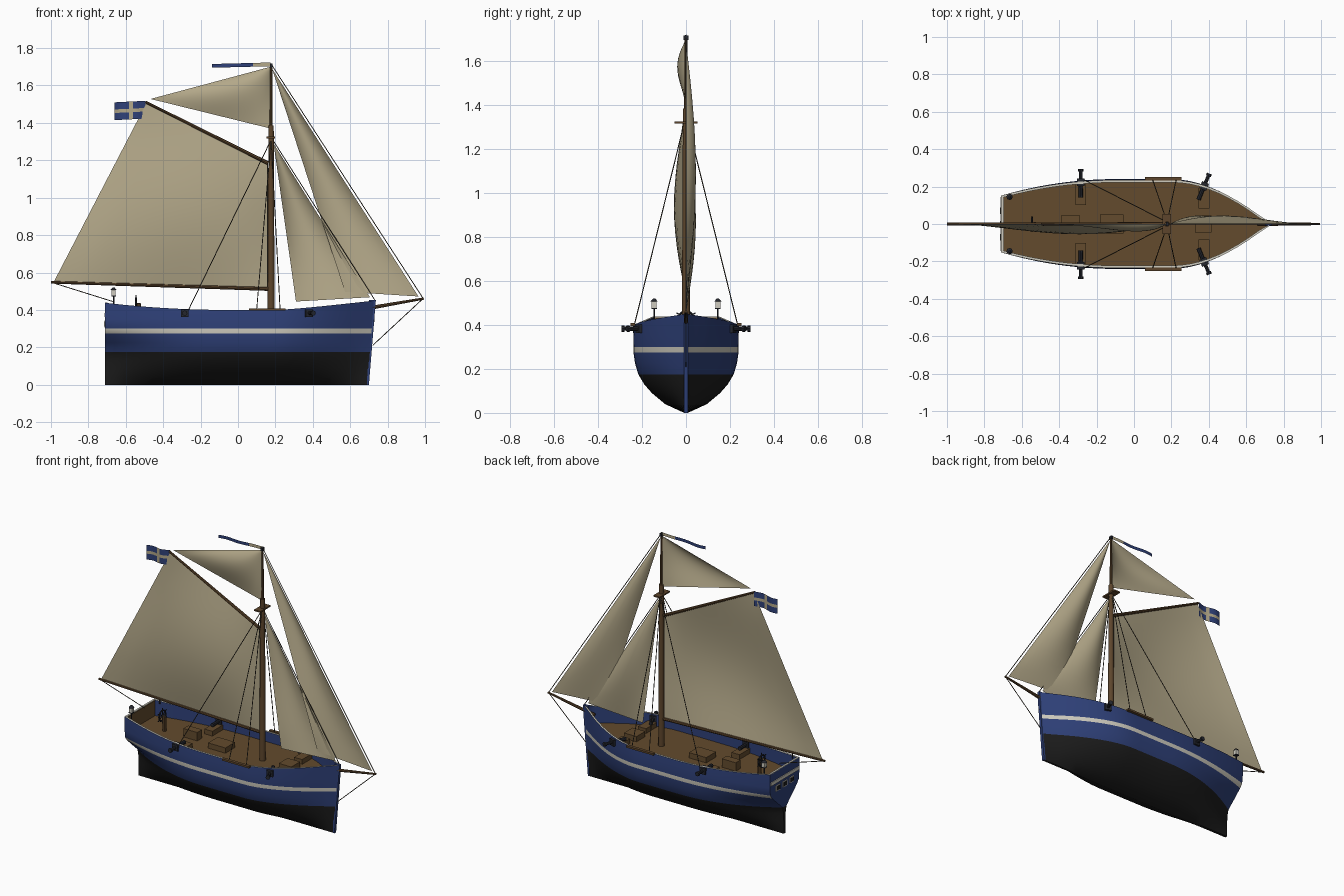
import bpy, bmesh, math
from mathutils import Vector

cube = bpy.data.objects.get("Cube")
if cube:
    bpy.data.objects.remove(cube, do_unlink=True)


def material(name, r, g, b):
    m = bpy.data.materials.new(name)
    m.use_nodes = True
    m.diffuse_color = (r, g, b, 1)
    bsdf = m.node_tree.nodes["Principled BSDF"]
    bsdf.inputs["Base Color"].default_value = (r, g, b, 1)
    bsdf.inputs["Roughness"].default_value = 0.8
    return m


BLUE = material("navy blue paint", .028, .052, .19)
BLACK = material("black tar", .012, .012, .012)
CREAM = material("cream paint", .62, .60, .52)
SAIL = material("canvas", .45, .39, .25)
DECK = material("deck wood", .125, .07, .026)
SPAR = material("spar wood", .11, .06, .025)
ROPE = material("rope", .06, .05, .035)
IRON = material("dark iron", .018, .02, .028)


def finish(name, bm, mats, smooth=False):
    bmesh.ops.recalc_face_normals(bm, faces=bm.faces)
    me = bpy.data.meshes.new(name)
    bm.to_mesh(me)
    bm.free()
    ob = bpy.data.objects.new(name, me)
    bpy.context.collection.objects.link(ob)
    for m in mats:
        me.materials.append(m)
    if smooth:
        bpy.ops.object.select_all(action='DESELECT')
        ob.select_set(True)
        bpy.context.view_layer.objects.active = ob
        bpy.ops.object.shade_smooth_by_angle(angle=math.radians(35))
    return ob


def box(name, center, size, mat, turn=0):
    bm = bmesh.new()
    bmesh.ops.create_cube(bm, size=1)
    for v in bm.verts:
        v.co = Vector(a * b for a, b in zip(v.co, size))
    ob = finish(name, bm, [mat])
    ob.location = center
    ob.rotation_euler.z = turn
    return ob


def rod(name, a, b, r1, mat, r2=None, sides=8):
    a, b = Vector(a), Vector(b)
    bm = bmesh.new()
    bmesh.ops.create_cone(bm, cap_ends=True, segments=sides, radius1=r1,
                          radius2=r1 if r2 is None else r2, depth=(b - a).length)
    ob = finish(name, bm, [mat], True)
    ob.location = (a + b) / 2
    ob.rotation_euler = (b - a).to_track_quat('Z', 'Y').to_euler()
    return ob


def sheet(name, point, nu, nv, mats, rule=lambda i, j: 0):
    """Grid surface from point(u, v)."""
    bm = bmesh.new()
    g = [[bm.verts.new(point(i / nu, j / nv)) for j in range(nv + 1)] for i in range(nu + 1)]
    for i in range(nu):
        for j in range(nv):
            f = bm.faces.new((g[i][j], g[i + 1][j], g[i + 1][j + 1], g[i][j + 1]))
            f.material_index = rule(i, j)
    bmesh.ops.remove_doubles(bm, verts=bm.verts, dist=1e-5)
    return finish(name, bm, mats, True)


# --- hull: half section lofted along the length, then mirrored
ROWS = [0, 0, .04, .09, .13, .175, .225, .275, .30, .35, .40]
MID = [0, .008, .095, .155, .19, .217, .232, .239, .24, .24, .235]
STERN = [0, .008, .008, .009, .01, .02, .075, .128, .146, .152, .152]
TOP = len(ROWS) - 1
DECK_Z = .335


def sheer(x):
    return .40 + (.038 * ((-.05 - x) / .66) ** 2 if x < -.05 else .05 * (max(0, x - .2) / .5) ** 1.3)


def half_width(x, k):
    if x < -.1:
        t = ((-.1 - x) / .61) ** 2
        return MID[k] + (STERN[k] - MID[k]) * t
    u = min(1, max(0, (x - .2) / .5))
    return max(min(MID[k], .006), MID[k] * (1 - u ** (1.4 + 1.5 * ROWS[k])))


def section(x):
    pts = []
    for k, z in enumerate(ROWS):
        z = sheer(x) if k == TOP else z
        rake = .03 * z / .45 * max(0, (x - .2) / .5) ** 3
        pts.append(Vector((x + rake, half_width(x, k), z)))
    edge = pts[-1]
    inner = max(0, edge.y - .013)
    pts += [Vector((edge.x, inner, edge.z)), Vector((edge.x, inner, DECK_Z)), Vector((edge.x, 0, DECK_Z))]
    return pts


bm = bmesh.new()
N = 28
rings = [[bm.verts.new(p) for p in section(-.71 + 1.41 * i / N)] for i in range(N + 1)]
for a, b in zip(rings, rings[1:]):
    for k in range(len(a) - 1):
        f = bm.faces.new((a[k], b[k], b[k + 1], a[k + 1]))
        f.material_index = 1 if k < 5 else 2 if k in (7, TOP) else 3 if k == TOP + 2 else 0
# transom
mid = [bm.verts.new((-.71, 0, rings[0][k].co.z)) for k in range(TOP + 1)]
for k in range(1, TOP):
    f = bm.faces.new((mid[k], rings[0][k], rings[0][k + 1], mid[k + 1]))
    f.material_index = 1 if k < 5 else 0
bmesh.ops.remove_doubles(bm, verts=bm.verts, dist=1e-5)
hull = finish("hull", bm, [BLUE, BLACK, CREAM, DECK], True)
mirror = hull.modifiers.new("mirror", 'MIRROR')
mirror.use_axis = (False, True, False)

box("transom_lining", (-.702, 0, .384), (.012, .28, .1), DECK)
box("transom_rail", (-.704, 0, .437), (.012, .29, .004), CREAM)
box("transom_stripe", (-.712, 0, .372), (.006, .29, .022), CREAM)
for y in (-.07, 0, .07):
    box("stern_window_frame", (-.712, y, .325), (.005, .044, .036), CREAM)
    box("stern_window", (-.714, y, .325), (.005, .034, .026), BLACK)

# stem post
bm = bmesh.new()
stem = [(.69, 0), (.70, 0), (.737, .452), (.70, .452)]
face = bm.faces.new([bm.verts.new((x, -.009, z)) for x, z in stem])
ext = bmesh.ops.extrude_face_region(bm, geom=[face])
for v in ext["geom"]:
    if isinstance(v, bmesh.types.BMVert):
        v.co.y = .009
finish("stem_post", bm, [BLUE])

# --- deck furniture
box("aft_locker", (-.34, .02, .36), (.1, .05, .06), DECK)
box("main_hatch", (-.118, 0, .352), (.125, .1, .035), DECK)
box("fore_hatch", (.37, 0, .352), (.09, .09, .035), DECK)
rod("wheel_post", (-.53, 0, DECK_Z), (-.53, 0, .435), .012, SPAR)
rim = [Vector((-.545, .034 * math.cos(a), .43 + .034 * math.sin(a)))
       for a in [i * math.pi / 6 for i in range(12)]]
hub = Vector((-.545, 0, .43))
for i, p in enumerate(rim):
    rod("wheel_rim", p, rim[(i + 1) % 12], .005, IRON)
    if i % 2:
        rod("wheel_spoke", hub, hub + (p - hub) * 1.45, .003, IRON)
rod("wheel_axle", hub, (-.52, 0, .43), .008, IRON)

for s in (-1, 1):
    # guns, carriages and ports
    for x, y, lean in ((-.285, .222, 0.0), (.375, .203, .4)):
        out = Vector((math.sin(lean), s * math.cos(lean), 0))
        base = Vector((x, s * y, .383))
        box("gun_carriage", (x, s * (y - .065), .35), (.058, .11, .032), DECK)
        box("gun_port", base, (.04, .04, .04), IRON, -s * lean)
        rod("gun_barrel", base - out * .08, base + out * .06, .012, IRON, .009)
        rod("gun_muzzle", base + out * .058, base + out * .072, .014, IRON)
    # shroud boards
    box("shroud_board", (.157, s * .242, .402), (.195, .02, .012), SPAR)
    # stern lanterns
    rod("lantern_post", (-.665, s * .145, .42), (-.665, s * .145, .478), .004, IRON)
    box("lantern_glass", (-.665, s * .145, .492), (.022, .022, .032), CREAM)
    rod("lantern_cap", (-.665, s * .145, .507), (-.665, s * .145, .52), .017, IRON, .005)
    box("lantern_base", (-.665, s * .145, .475), (.025, .025, .005), IRON)
    # shrouds
    for x in (.1, .225, -.265):
        rod("shroud", (.177, s * .01, 1.31), (x, s * .235, .40), .0025, ROPE, sides=5)

# --- spars
rod("lower_mast", (.177, 0, DECK_Z), (.177, 0, 1.385), .019, SPAR, .014, 12)
rod("topmast", (.177, 0, 1.3), (.177, 0, 1.71), .009, SPAR, .006)
box("mast_cap", (.177, 0, 1.707), (.014, .022, .02), IRON)
box("crosstree", (.175, 0, 1.322), (.045, .106, .009), SPAR)
rod("boom", (.16, 0, .512), (-1.0, 0, .548), .010, SPAR, .007)
rod("gaff", (.16, 0, 1.185), (-.495, 0, 1.512), .010, SPAR, .007)
rod("bowsprit", (.66, 0, .403), (.993, 0, .461), .011, SPAR, .006)

# --- running and standing rigging
for name, a, b in (
        ("outer_stay", (.18, 1.71), (.99, .461)),
        ("inner_stay", (.185, 1.31), (.73, .455)),
        ("bobstay", (.99, .461), (.72, .21)),
        ("mainsheet", (-.99, .545), (-.67, .445)),
        ("luff_rope", (.157, 1.185), (.157, .515))):
    rod(name, (a[0], 0, a[1]), (b[0], 0, b[1]), .0025, ROPE, sides=5)


# --- sails, corners in x and z: two low, then two high (a triangle repeats the last)
def sail(name, corners, belly):
    a, b, c, d = [Vector((x, 0, z)) for x, z in corners]

    def point(u, v):
        p = a.lerp(b, u).lerp(d.lerp(c, u), v)
        p.y = belly * math.sin(math.pi * v) * math.sin(math.pi * u) ** .8 if 0 < u < 1 else 0
        return p
    sheet(name, point, 12, 14, [SAIL])


sail("mainsail", [(-.985, .55), (.155, .518), (.155, 1.18), (-.49, 1.505)], -.055)
sail("topsail", [(-.468, 1.528), (.174, 1.37), (.174, 1.70), (.174, 1.70)], -.04)
sail("staysail", [(.31, .445), (.705, .468), (.19, 1.29), (.19, 1.29)], .045)
sail("jib", [(.572, .497), (.965, .472), (.182, 1.69), (.182, 1.69)], .045)

# --- flag with a cross, and masthead pennant
sheet("ensign", lambda u, v: (-.66 + .165 * u, .008 * math.sin(7 * u),
                              1.415 + .095 * v + .008 * u),
      15, 10, [BLUE, SAIL], lambda i, j: int(i in (7, 8) or j in (4, 5)))
sheet("pennant", lambda u, v: (-.14 + .315 * u, .008 * math.sin(9 * u) * (1 - u),
                               1.695 + .008 * u + .02 * v),
      20, 1, [BLUE, SAIL], lambda i, j: int(i >= 14))
